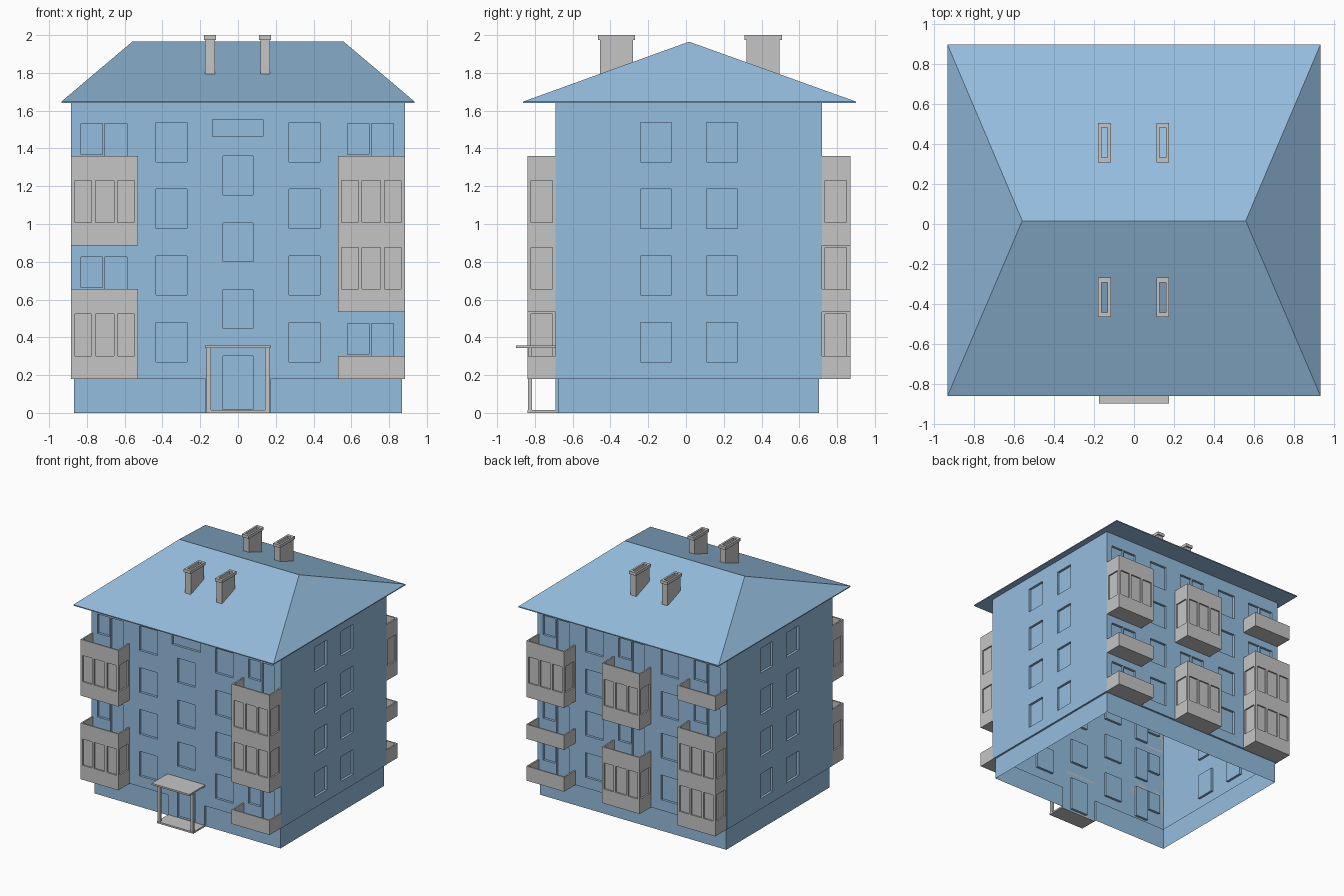
import bpy, bmesh
from mathutils import Vector

cube = bpy.data.objects.get("Cube")
if cube:
    bpy.data.objects.remove(cube)


def material(name, color):
    m = bpy.data.materials.new(name)
    m.use_nodes = True
    m.diffuse_color = color
    m.node_tree.nodes["Principled BSDF"].inputs["Base Color"].default_value = color
    return m


BLUE = material("wall blue", (0.30, 0.51, 0.73, 1))
GREY = material("concrete grey", (0.56, 0.56, 0.56, 1))


def finish(bm, name, mat):
    mesh = bpy.data.meshes.new(name)
    bm.to_mesh(mesh)
    bm.free()
    mesh.materials.append(mat)
    obj = bpy.data.objects.new(name, mesh)
    bpy.context.collection.objects.link(obj)
    return obj


def boxes(name, mat, items):
    """One object made of boxes given as (x0, x1, y0, y1, z0, z1)."""
    bm = bmesh.new()
    for x0, x1, y0, y1, z0, z1 in items:
        verts = bmesh.ops.create_cube(bm, size=1)["verts"]
        for v in verts:
            v.co = Vector(((x0 + x1) / 2 + v.co.x * abs(x1 - x0),
                           (y0 + y1) / 2 + v.co.y * abs(y1 - y0),
                           (z0 + z1) / 2 + v.co.z * (z1 - z0)))
    return finish(bm, name, mat)


def quad(bm, points, hint):
    face = bm.faces.new([bm.verts.new(p) for p in points])
    face.normal_update()
    if face.normal.dot(hint) < 0:
        face.normal_flip()


def inside(rect, u, v):
    return rect[0] < u < rect[1] and rect[2] < v < rect[3]


def wall(name, place, areas, openings, depth=0.02):
    """Flat wall covering the areas, with a recessed panel in each opening."""
    bm = bmesh.new()
    outward = place(0, 0, 0) - place(0, 0, 1)
    rects = areas + openings
    us = sorted({u for r in rects for u in r[:2]})
    vs = sorted({v for r in rects for v in r[2:]})
    for u0, u1 in zip(us, us[1:]):
        for v0, v1 in zip(vs, vs[1:]):
            mid = ((u0 + u1) / 2, (v0 + v1) / 2)
            if any(inside(a, *mid) for a in areas) and not any(inside(o, *mid) for o in openings):
                quad(bm, [place(u0, v0, 0), place(u1, v0, 0),
                          place(u1, v1, 0), place(u0, v1, 0)], outward)
    for u0, u1, v0, v1 in openings:
        ring = [(u0, v0), (u1, v0), (u1, v1), (u0, v1)]
        quad(bm, [place(u, v, depth) for u, v in ring], outward)
        center = place((u0 + u1) / 2, (v0 + v1) / 2, depth / 2)
        for a, b in zip(ring, ring[1:] + ring[:1]):
            points = [place(*a, 0), place(*b, 0), place(*b, depth), place(*a, depth)]
            quad(bm, points, center - sum(points, Vector()) / 4)
    bmesh.ops.remove_doubles(bm, verts=bm.verts, dist=0.0001)
    return finish(bm, name, BLUE)


# Main sizes
HALF, FRONT, BACK = 0.885, -0.69, 0.72
BASE, EAVE, STOREY = 0.18, 1.645, 0.353
STEP = 0.016
COLUMN = 0.706
floors = [BASE + STOREY * i for i in range(4)]


def front_place(u, v, d): return Vector((u, FRONT + d, v))
def back_place(u, v, d): return Vector((u, BACK - d, v))
def right_place(u, v, d): return Vector((-HALF + d, u, v))
def left_place(u, v, d): return Vector((HALF - d, u, v))


def windows(centers):
    return [(c - 0.082, c + 0.082, f + 0.09, f + 0.298) for c in centers for f in floors]


def balcony_doors(columns, side):
    """A window and a door beside it on every storey."""
    found = []
    for c in columns:
        for f in floors:
            for lo, hi, sill in ((-0.125, -0.012, 0.13), (0.0, 0.118, 0.025)):
                a, b = sorted((c + side * lo, c + side * hi))
                found.append((a, b, f + sill, f + 0.292))
    return found


# Walls with windows and doors
entrance = 0.172
stairs = [(-0.08, 0.08, z, z + 0.205) for z in (0.448, 0.801, 1.154)]
stairs += [(-0.08, 0.08, 0.018, 0.30), (-0.135, 0.133, 1.462, 1.552)]
upper = (-HALF, HALF, BASE, EAVE)
wall("front_wall", front_place, [upper, (-entrance, entrance, 0, BASE)],
     windows((-0.353, 0.353)) + balcony_doors((-COLUMN, COLUMN), 1) + stairs)
wall("back_wall", back_place, [upper],
     windows((-0.353, 0.353)) + balcony_doors((-COLUMN, 0, COLUMN), -1))
for name, place in (("left_wall", left_place), ("right_wall", right_place)):
    wall(name, place, [(FRONT, BACK, BASE, EAVE)], windows((-0.16, 0.19)))

# Plinth, set back slightly under the walls and open below
bm = bmesh.new()
px, pf, pb = HALF - STEP, FRONT + STEP, BACK - STEP
plinth = [(-entrance, pf), (-px, pf), (-px, pb), (px, pb), (px, pf), (entrance, pf)]
edge = [(-entrance, FRONT), (-HALF, FRONT), (-HALF, BACK), (HALF, BACK), (HALF, FRONT), (entrance, FRONT)]
for i in range(5):
    (ax, ay), (bx, by) = plinth[i], plinth[i + 1]
    (cx, cy), (dx, dy) = edge[i], edge[i + 1]
    quad(bm, [(ax, ay, 0), (bx, by, 0), (bx, by, BASE), (ax, ay, BASE)],
         Vector((ax + bx if ax == bx else 0, ay if ay == by else 0, 0)))
    quad(bm, [(ax, ay, BASE), (bx, by, BASE), (dx, dy, BASE), (cx, cy, BASE)], Vector((0, 0, -1)))
for x in (-entrance, entrance):
    quad(bm, [(x, FRONT, 0), (x, pf, 0), (x, pf, BASE), (x, FRONT, BASE)], Vector((x, 0, 0)))
finish(bm, "plinth", BLUE)

# Hipped roof
bm = bmesh.new()
corners = [(-0.935, -0.862), (0.935, -0.862), (0.935, 0.9), (-0.935, 0.9)]
low = [bm.verts.new((x, y, 1.64)) for x, y in corners]
rim = [bm.verts.new((x, y, 1.648)) for x, y in corners]
ridge = [bm.verts.new((x, 0.016, 1.965)) for x in (-0.56, 0.56)]
bm.faces.new(low)
for i in range(4):
    j = (i + 1) % 4
    bm.faces.new((low[i], low[j], rim[j], rim[i]))
bm.faces.new((rim[0], rim[1], ridge[1], ridge[0]))
bm.faces.new((rim[1], rim[2], ridge[1]))
bm.faces.new((rim[2], rim[3], ridge[0], ridge[1]))
bm.faces.new((rim[3], rim[0], ridge[0]))
bmesh.ops.recalc_face_normals(bm, faces=bm.faces)
finish(bm, "roof", BLUE)


# Chimneys: hollow shafts with a wider cap
def tube(cx, cy, hx, hy, z0, z1, ix=0.016, iy=0.075):
    return [(cx - hx, cx - ix, cy - hy, cy + hy, z0, z1), (cx + ix, cx + hx, cy - hy, cy + hy, z0, z1),
            (cx - ix, cx + ix, cy - hy, cy - iy, z0, z1), (cx - ix, cx + ix, cy + iy, cy + hy, z0, z1)]


for row, cy in (("front", -0.368), ("back", 0.408)):
    for side, cx in (("right", -0.148), ("left", 0.144)):
        boxes(f"{row}_{side}_chimney", GREY,
              tube(cx, cy, 0.026, 0.088, 1.795, 1.975) + tube(cx, cy, 0.032, 0.099, 1.975, 2.0))


# Balconies: slab and parapet, with a window band where enclosed
def balcony(name, cx, y, out, z, glazed):
    w, t, deep, rail, inset = 0.177, 0.012, 0.15, 0.122, 0.012
    x0, x1 = cx - w, cx + w

    def block(a, b, d0, d1, lo, hi):
        return (a, b, y + out * d0, y + out * d1, z + lo, z + hi)

    parts = [block(x0, x1, 0, deep, 0, 0.015),
             block(x0, x1, deep - t, deep, 0.015, rail),
             block(x0, x0 + t, 0, deep - t, 0.015, rail),
             block(x1 - t, x1, 0, deep - t, 0.015, rail)]
    if glazed:
        parts.append(block(x0 + inset, x1 - inset, 0, deep - inset, rail, STOREY))
        post = 0.02
        for a in (x0, x1 - post):
            parts.append(block(a, a + post, deep - post, deep, rail, STOREY))
            parts.append(block(a, a + post, 0, 0.016, rail, STOREY))
        for k in (-1, 1):
            m = cx + k * w / 3
            parts.append(block(m - 0.01, m + 0.01, deep - post, deep, rail, STOREY))
        parts.append(block(x0, x1, 0, deep, STOREY - 0.01, STOREY))
    boxes(name, GREY, parts)


# Enclosed storeys of each balcony column, counted from the ground
columns = [("front_right", -COLUMN, FRONT, -1, (0, 2)), ("front_left", COLUMN, FRONT, -1, (1, 2)),
           ("back_left", COLUMN, BACK, 1, (2,)), ("back_middle", 0, BACK, 1, (0, 2)),
           ("back_right", -COLUMN, BACK, 1, (0, 1))]
for name, cx, y, out, enclosed in columns:
    for i, z in enumerate(floors):
        balcony(f"{name}_balcony_{i + 1}", cx, y, out, z, i in enclosed)

# Entrance porch
boxes("porch_floor", GREY, [(-0.17, 0.17, -0.84, FRONT, 0, 0.014)])
boxes("porch_canopy", GREY, [(-0.176, 0.176, -0.9, FRONT, 0.343, 0.357)])
boxes("porch_posts", GREY, [(s * 0.155 - 0.011, s * 0.155 + 0.011, -0.837, -0.815, 0.014, 0.343)
                            for s in (-1, 1)])
